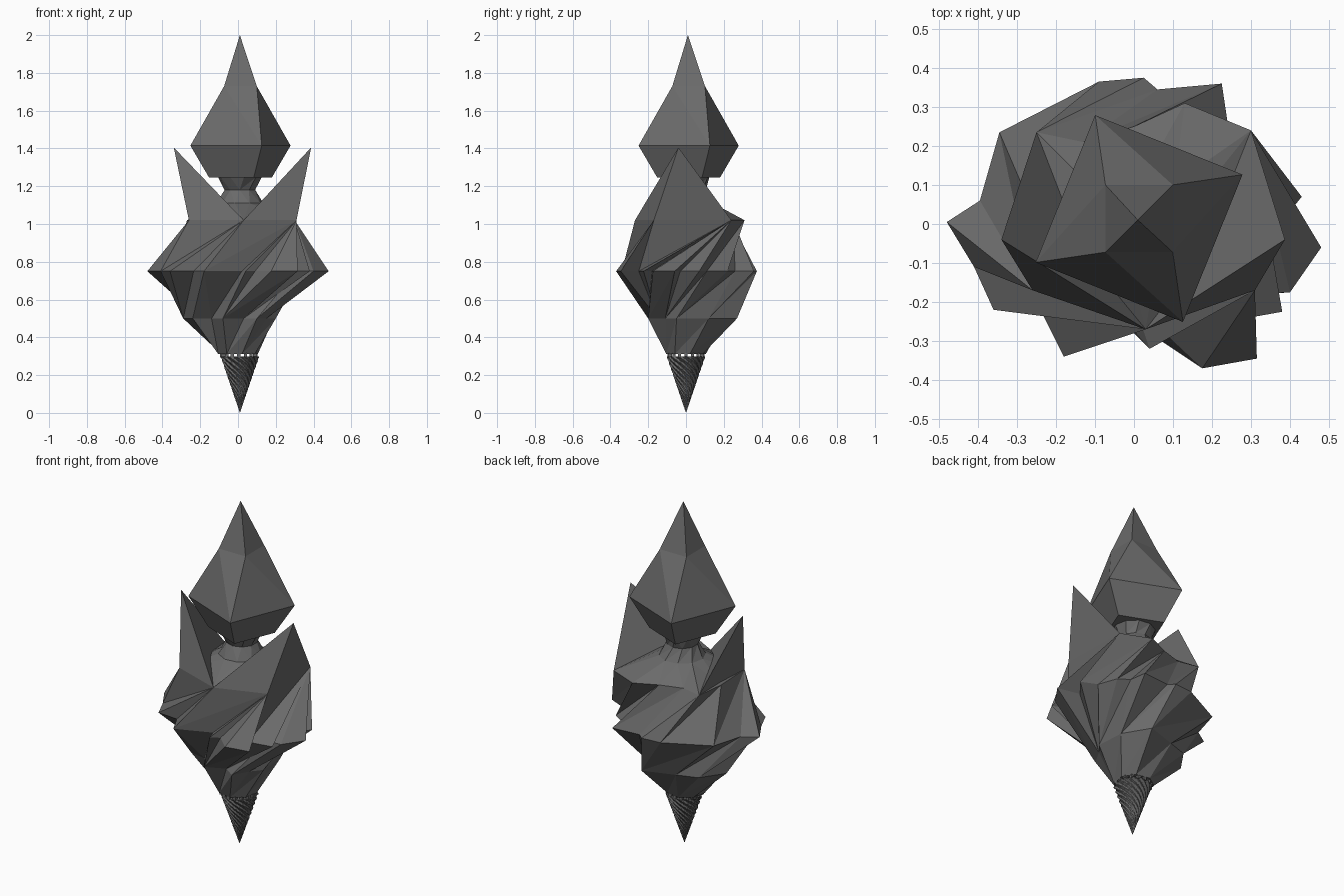
import bpy, bmesh, math

if "Cube" in bpy.data.objects:
    bpy.data.objects.remove(bpy.data.objects["Cube"])

TAU = 2 * math.pi
stone = bpy.data.materials.new("dark_grey_stone")
stone.diffuse_color = (0.145, 0.145, 0.145, 1)
stone.use_nodes = True
stone.node_tree.nodes["Principled BSDF"].inputs["Base Color"].default_value = stone.diffuse_color


def finish(name, bm):
    bmesh.ops.recalc_face_normals(bm, faces=bm.faces)
    mesh = bpy.data.meshes.new(name)
    bm.to_mesh(mesh)
    bm.free()
    mesh.materials.append(stone)
    ob = bpy.data.objects.new(name, mesh)
    bpy.context.collection.objects.link(ob)
    return ob


def angle(v):
    return math.atan2(v.co.y, v.co.x) % TAU


def ring(bm, pts, z):
    return sorted((bm.verts.new((x, y, z)) for x, y in pts), key=angle)


def circle(r, n, start=0.0):
    return [(r * math.cos(start + TAU * i / n), r * math.sin(start + TAU * i / n)) for i in range(n)]


def zip_rings(bm, low, high, twist=0.0):
    """Triangulate between two rings of different counts, leaning by a twist angle."""
    a = [(angle(v), v) for v in low]
    b = sorted([((angle(v) - twist) % TAU, v) for v in high], key=lambda p: p[0])
    a.append((a[0][0] + TAU, a[0][1]))
    b.append((b[0][0] + TAU, b[0][1]))
    i = j = 0
    while i < len(a) - 1 or j < len(b) - 1:
        step_a = j == len(b) - 1 or (
            i < len(a) - 1 and a[i][0] + a[i + 1][0] < b[j][0] + b[j + 1][0])
        if step_a:
            bm.faces.new((a[i][1], a[i + 1][1], b[j][1]))
            i += 1
        else:
            bm.faces.new((a[i][1], b[j + 1][1], b[j][1]))
            j += 1


# Jagged faceted body with a star-like widest ring, twisted level by level
waist = [(0.48, -0.06), (0.35, -0.03), (0.43, 0.07), (0.34, 0.11), (0.30, 0.22),
         (0.24, 0.26), (0.225, 0.36), (0.06, 0.345), (0.025, 0.375), (-0.09, 0.365),
         (-0.345, 0.235), (-0.395, 0.06), (-0.48, 0.005), (-0.41, -0.11), (-0.36, -0.22),
         (-0.235, -0.23), (-0.18, -0.34), (0.02, -0.26), (0.04, -0.32), (0.09, -0.29),
         (0.175, -0.37), (0.24, -0.25), (0.315, -0.345), (0.38, -0.225), (0.31, -0.18), (0.40, -0.175)]
hips = [(0.20, -0.05), (0.19, 0.12), (0.10, 0.27), (-0.08, 0.21), (-0.20, 0.17), (-0.29, 0.04),
        (-0.24, -0.09), (-0.14, -0.11), (-0.08, -0.20), (0.03, -0.15), (0.10, -0.20), (0.15, -0.11)]
shoulders = [(0.31, -0.17), (0.30, 0.24), (0.13, 0.31), (0.0, 0.25), (-0.13, 0.21),
             (-0.25, 0.235), (-0.27, 0.06), (-0.26, -0.17), (0.03, -0.27)]
bm = bmesh.new()
levels = [ring(bm, circle(0.107, 8, 0.2), 0.312), ring(bm, hips, 0.5), ring(bm, waist, 0.75),
          ring(bm, shoulders, 1.02),
          ring(bm, [(x + 0.01, y + 0.02) for x, y in circle(0.125, 10, 0.1)], 1.11),
          ring(bm, [(x + 0.01, y + 0.02) for x, y in circle(0.085, 10, 0.3)], 1.18),
          ring(bm, [(x + 0.01, y + 0.01) for x, y in circle(0.115, 10, 0.5)], 1.246)]
for k, twist in enumerate((0.7, 0.75, 0.85, 0.0, 0.2, 0.2)):
    zip_rings(bm, levels[k], levels[k + 1], twist)
bm.faces.new(levels[0])
bm.faces.new(levels[-1])
finish("faceted_body", bm)

# Pointed shoulder horns, each a four-faced spike
for side, tip, base in (
        ("left", (-0.34, -0.04, 1.405), [(-0.26, -0.17), (0.03, -0.27), (-0.25, 0.235)]),
        ("right", (0.387, -0.04, 1.405), [(0.31, -0.17), (0.03, -0.27), (0.30, 0.24)])):
    bm = bmesh.new()
    for x, y in base:
        bm.verts.new((x, y, 1.02))
    bm.verts.new(tip)
    bmesh.ops.convex_hull(bm, input=bm.verts)
    finish(side + "_shoulder_horn", bm)

# Spearhead crown: square rings, upper one twisted against the lower
bm = bmesh.new()


def square(r, a, z):
    return [bm.verts.new((0.013 + x, 0.014 + y, z)) for x, y in circle(r, 4, a)]


bottom = square(0.18, math.radians(23), 1.245)
middle = square(0.288, math.radians(23), 1.415)
upper = square(0.122, math.radians(45), 1.73)
apex = bm.verts.new((0.01, 0.01, 2.0))
bm.faces.new(bottom)
for i in range(4):
    p = i - 1
    bm.faces.new((bottom[p], bottom[i], middle[i], middle[p]))
    bm.faces.new((upper[p], middle[i], middle[p]))
    bm.faces.new((upper[i], upper[p], middle[i]))
    bm.faces.new((upper[p], upper[i], apex))
finish("spearhead_crown", bm)

# Drill tip with fourteen fine spiral ridges
bm = bmesh.new()
STARTS, SEG, ROWS = 14, 112, 60
point = bm.verts.new((0.01, 0, 0))
prev = None
for k in range(1, ROWS + 1):
    z = 0.298 * k / ROWS
    row = []
    for s in range(SEG):
        t = TAU * s / SEG
        phase = (STARTS * s / SEG + z / 0.03) % 1
        r = 0.105 * k / ROWS * (0.86 + 0.26 * abs(phase - 0.5))
        row.append(bm.verts.new((r * math.cos(t) + 0.01, r * math.sin(t), z)))
    for s in range(SEG):
        n = (s + 1) % SEG
        if prev:
            bm.faces.new((prev[s], prev[n], row[n], row[s]))
        else:
            bm.faces.new((point, row[n], row[s]))
    prev = row
bm.faces.new(prev)
finish("drill_tip", bm)

# Small posts joining drill and body
bm = bmesh.new()
for x, y in circle(0.09, 16):
    made = bmesh.ops.create_cube(bm, size=1)["verts"]
    bmesh.ops.scale(bm, vec=(0.018, 0.018, 0.022), verts=made)
    bmesh.ops.translate(bm, vec=(x + 0.005, y, 0.305), verts=made)
finish("collar_posts", bm)
